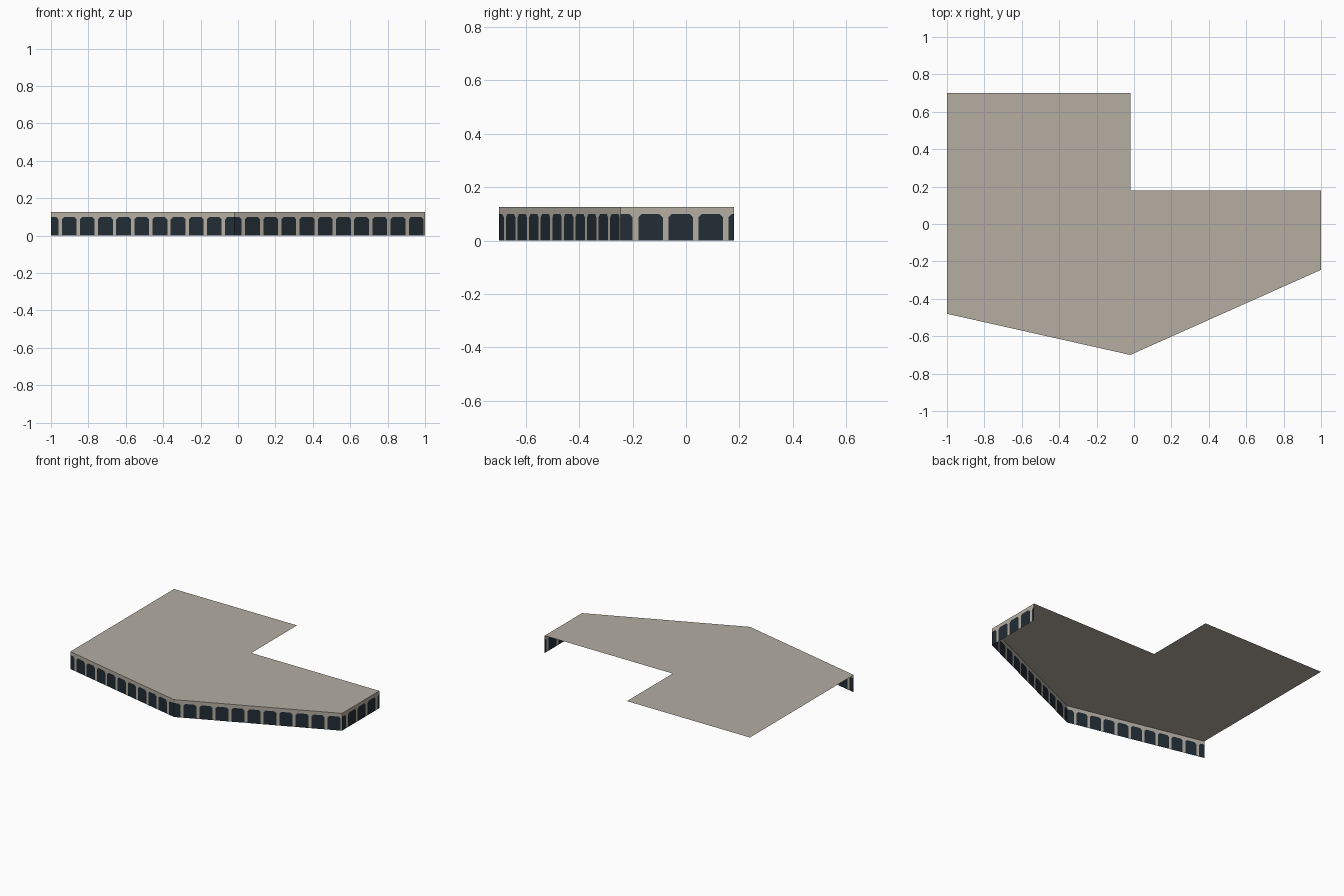
import bpy, bmesh
from mathutils import Vector

if "Cube" in bpy.data.objects:
    bpy.data.objects.remove(bpy.data.objects["Cube"])

HEIGHT = 0.125      # roof level
WIN_TOP = 0.10      # top of the window openings
CHAMFER = 0.013     # clipped upper window corners


def material(name, rgb):
    m = bpy.data.materials.new(name)
    m.diffuse_color = (*rgb, 1)
    m.use_nodes = True
    m.node_tree.nodes["Principled BSDF"].inputs["Base Color"].default_value = m.diffuse_color
    return m


stone = material("warm_stone", (0.46, 0.42, 0.36))
glass = material("dark_glass", (0.016, 0.026, 0.036))


def make_object(name, bm, mats):
    mesh = bpy.data.meshes.new(name)
    bm.to_mesh(mesh)
    bm.free()
    for m in mats:
        mesh.materials.append(m)
    obj = bpy.data.objects.new(name, mesh)
    bpy.context.collection.objects.link(obj)
    return obj


# Flat roof sheet with a notch at the back right
A, B, C, D = (-1, -0.48), (-0.02, -0.70), (1, -0.245), (1, 0.18)
outline = [A, B, C, D, (-0.02, 0.18), (-0.02, 0.70), (-1, 0.70)]
bm = bmesh.new()
bm.faces.new([bm.verts.new((x, y, HEIGHT)) for x, y in outline])
make_object("roof", bm, [stone])


def facade(name, start, end, period):
    """Thin wall with evenly spaced windows, centred on the start corner."""
    p, q = Vector((*start, 0)), Vector((*end, 0))
    length = (q - p).length
    along = (q - p).normalized()
    bm = bmesh.new()

    def face(points, mat):
        f = bm.faces.new([bm.verts.new((u, 0, z)) for u, z in points])
        f.material_index = mat

    half = period * 0.405
    for i in range(int(length / period) + 2):
        c = i * period
        l, r = c - half, c + half
        lo, hi = c - period / 2, c + period / 2
        shoulder = WIN_TOP - CHAMFER
        # window, piers, corner pieces and lintel of one bay
        face([(l, 0), (r, 0), (r, shoulder), (r - CHAMFER, WIN_TOP),
              (l + CHAMFER, WIN_TOP), (l, shoulder)], 1)
        face([(lo, 0), (l, 0), (l, WIN_TOP), (lo, WIN_TOP)], 0)
        face([(r, 0), (hi, 0), (hi, WIN_TOP), (r, WIN_TOP)], 0)
        face([(l, shoulder), (l + CHAMFER, WIN_TOP), (l, WIN_TOP)], 0)
        face([(r, shoulder), (r, WIN_TOP), (r - CHAMFER, WIN_TOP)], 0)
        face([(lo, WIN_TOP), (hi, WIN_TOP), (hi, HEIGHT), (lo, HEIGHT)], 0)

    # trim the bays to the wall length
    for u, n in ((0, -1), (length, 1)):
        bmesh.ops.bisect_plane(bm, geom=bm.verts[:] + bm.edges[:] + bm.faces[:],
                               plane_co=(u, 0, 0), plane_no=(n, 0, 0),
                               clear_outer=True)
    bmesh.ops.remove_doubles(bm, verts=bm.verts[:], dist=1e-5)
    for v in bm.verts:
        v.co = p + along * v.co.x + Vector((0, 0, v.co.z))
    make_object(name, bm, [stone, glass])


# Street-side walls; the other sides are open
facade("front_left_wall", A, B, 0.0995)
facade("front_right_wall", B, C, 0.1065)
facade("right_wall", C, D, 0.1125)
